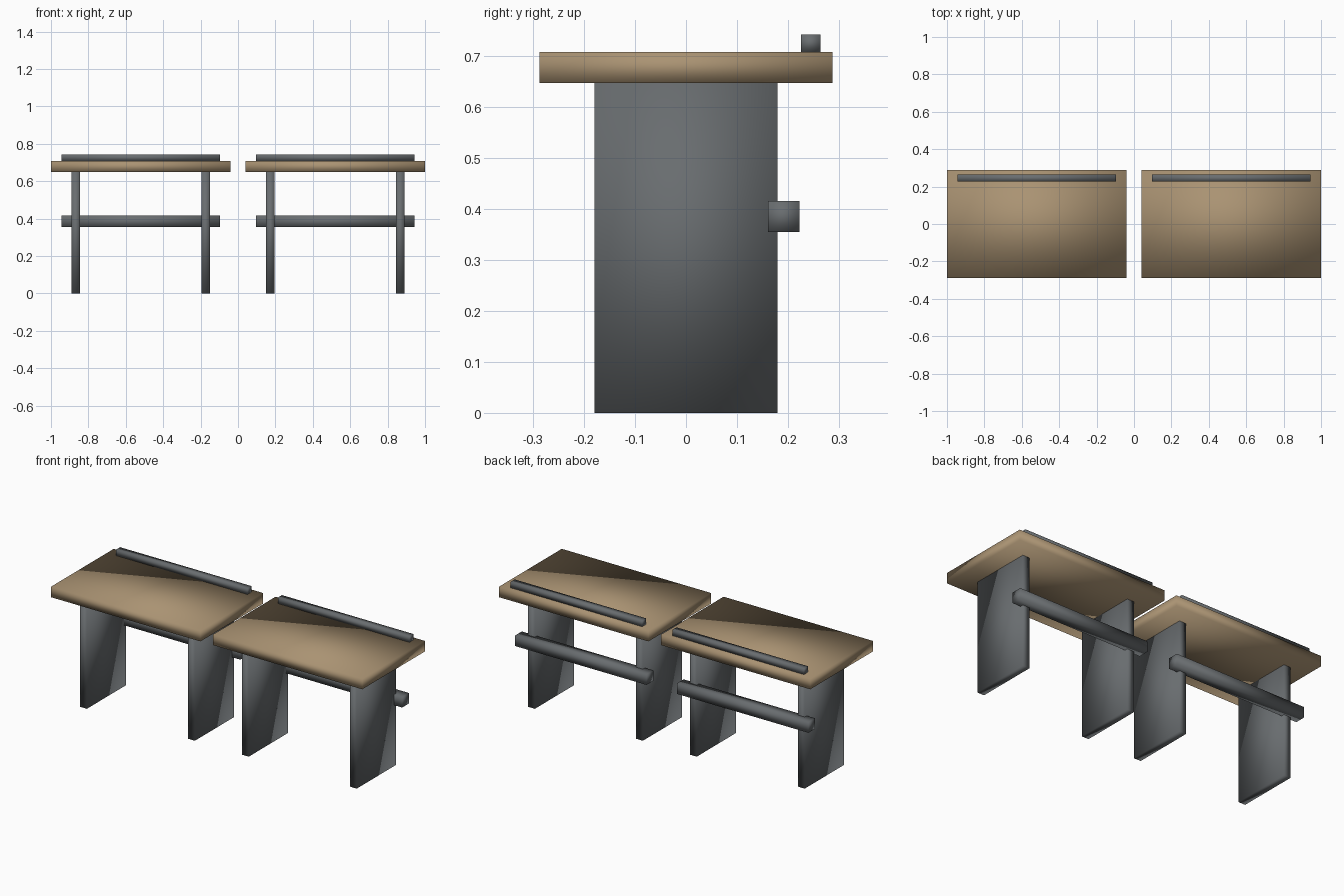
import bpy

default = bpy.data.objects.get("Cube")
if default:
    bpy.data.objects.remove(default, do_unlink=True)


def make_material(name, rgb):
    mat = bpy.data.materials.new(name)
    mat.use_nodes = True
    color = (*rgb, 1.0)
    mat.diffuse_color = color
    mat.node_tree.nodes["Principled BSDF"].inputs["Base Color"].default_value = color
    return mat


wood = make_material("tan wood", (0.40, 0.29, 0.17))
metal = make_material("dark grey metal", (0.14, 0.152, 0.16))


def box(name, mat, x, y, z):
    """Soft-shaded box spanning the given (low, high) ranges."""
    spans = (x, y, z)
    bpy.ops.mesh.primitive_cube_add(size=1, location=[(a + b) / 2 for a, b in spans])
    obj = bpy.context.object
    obj.name = name
    obj.scale = [b - a for a, b in spans]
    bpy.ops.object.transform_apply(location=False, rotation=False, scale=True)
    bpy.ops.object.shade_smooth()
    obj.data.materials.append(mat)
    return obj


def around(center, width):
    return (center - width / 2, center + width / 2)


# Two identical desks side by side
for side, cx in (("right", -0.52), ("left", 0.52)):
    box(f"{side}_desk_top", wood, around(cx, 0.96), (-0.288, 0.288), (0.648, 0.709))

    # Slab legs
    for leg, offset in (("right", -0.347), ("left", 0.347)):
        box(f"{side}_desk_{leg}_leg", metal, around(cx + offset, 0.044),
            (-0.18, 0.18), (0, 0.648))

    # Rear stretcher and the raised strip along the back of the top
    box(f"{side}_desk_stretcher", metal, around(cx, 0.845), (0.161, 0.223), (0.355, 0.416))
    box(f"{side}_desk_back_strip", metal, around(cx, 0.845), (0.226, 0.264), (0.709, 0.743))
